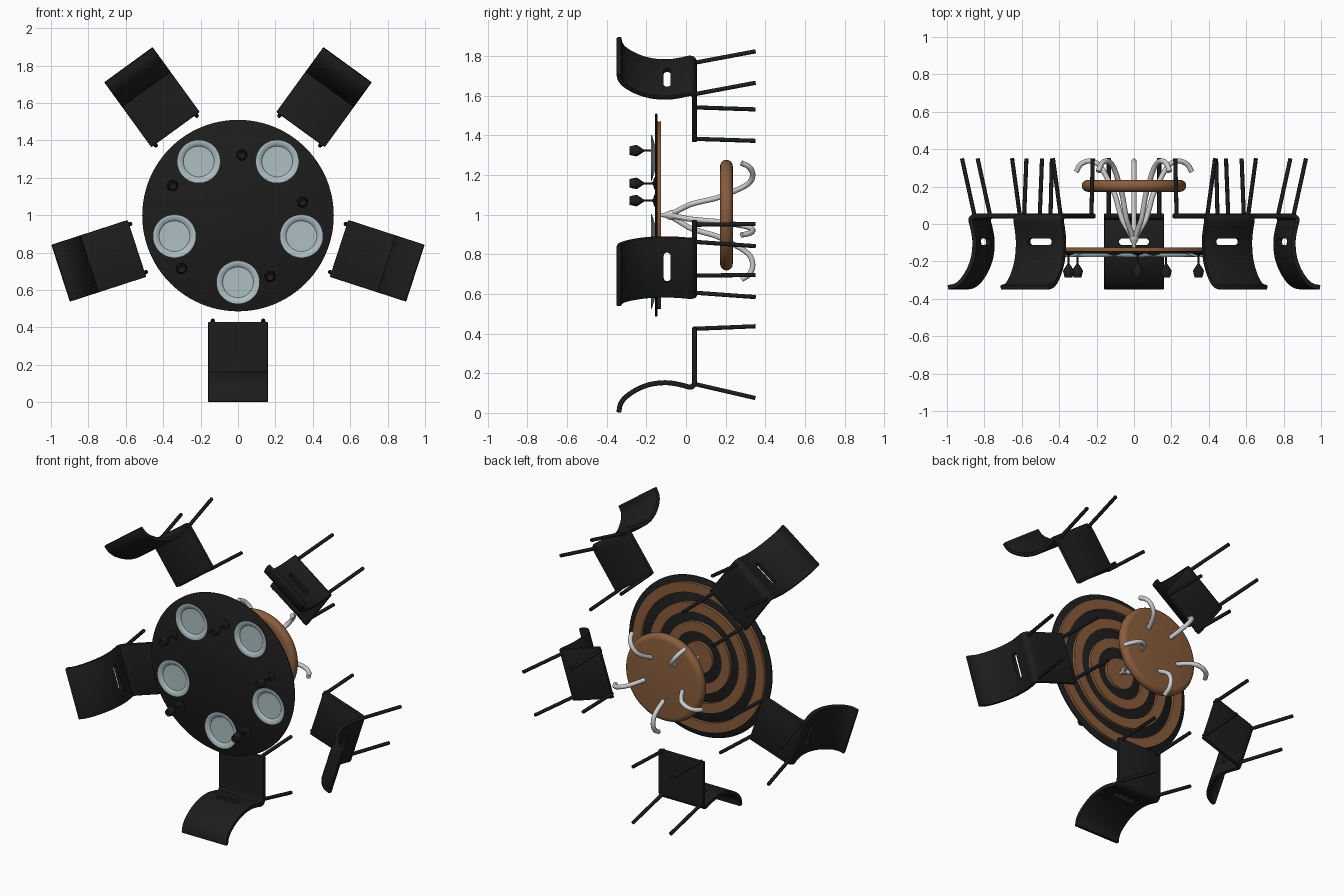
import bpy, bmesh, math
from mathutils import Vector, Matrix

if "Cube" in bpy.data.objects:
    bpy.data.objects.remove(bpy.data.objects["Cube"])

# Parts are modelled upright (z up, x = outward), then the whole set is tipped to face -y
C = 0.998
TIP = Matrix.Translation((0, 0, C)) @ Matrix.Rotation(math.pi / 2, 4, 'X')
ANGLES = [math.radians(-90 + 72 * k) for k in range(5)]


def material(name, rgb):
    m = bpy.data.materials.new(name)
    m.diffuse_color = (*rgb, 1)
    m.use_nodes = True
    m.node_tree.nodes["Principled BSDF"].inputs["Base Color"].default_value = m.diffuse_color
    return m


BLACK = material("black", (0.012, 0.012, 0.012))
WOOD = material("wood", (0.25, 0.11, 0.045))
CHINA = material("china", (0.42, 0.52, 0.54))


def place(name, mesh, mat=None, angle=0.0, pos=(0, 0, 0)):
    if mat and not mesh.materials:
        mesh.materials.append(mat)
    o = bpy.data.objects.new(name, mesh)
    bpy.context.collection.objects.link(o)
    o.matrix_world = TIP @ Matrix.Rotation(angle, 4, 'Z') @ Matrix.Translation(pos)
    return o


def finish(mesh, deg=40):
    mesh.shade_smooth()
    mesh.set_sharp_from_angle(angle=math.radians(deg))
    return mesh


def bake(obj):
    bpy.context.view_layer.update()
    dg = bpy.context.evaluated_depsgraph_get()
    mesh = bpy.data.meshes.new_from_object(obj.evaluated_get(dg), depsgraph=dg)
    bpy.data.objects.remove(obj)
    return finish(mesh)


def to_mesh(bm, name):
    me = bpy.data.meshes.new(name)
    bm.to_mesh(me)
    bm.free()
    return me


def smooth_path(pts, n=6):
    p = [Vector(q) for q in pts]
    p = [2 * p[0] - p[1]] + p + [2 * p[-1] - p[-2]]
    out = []
    for i in range(1, len(p) - 2):
        a, b, c, d = p[i - 1:i + 3]
        for k in range(n):
            t = k / n
            out.append(0.5 * (2 * b + (c - a) * t + (2 * a - 5 * b + 4 * c - d) * t * t
                              + (3 * b - a - 3 * c + d) * t ** 3))
    return out + [p[-2]]


def lathe(name, profile, seg=48):
    bm = bmesh.new()
    vs = [bm.verts.new((r, 0, h)) for r, h in profile]
    es = [bm.edges.new(e) for e in zip(vs, vs[1:])]
    bmesh.ops.spin(bm, geom=vs + es, cent=(0, 0, 0), axis=(0, 0, 1),
                   angle=2 * math.pi, steps=seg, use_merge=False)
    bmesh.ops.remove_doubles(bm, verts=bm.verts, dist=1e-5)
    bmesh.ops.recalc_face_normals(bm, faces=bm.faces)
    return finish(to_mesh(bm, name))


def tube(name, pts, radius):
    cu = bpy.data.curves.new(name, 'CURVE')
    cu.dimensions = '3D'
    cu.bevel_depth = radius
    cu.bevel_resolution = 3
    cu.use_fill_caps = True
    s = cu.splines.new('POLY')
    s.points.add(len(pts) - 1)
    for sp, p in zip(s.points, pts):
        sp.co = (*p, 1)
    o = bpy.data.objects.new(name, cu)
    bpy.context.collection.objects.link(o)
    return bake(o)


# Chair shell: bent sheet for seat and back, with a hand slot
shell_path = [(0.568, 0, -0.043), (0.70, 0, -0.043), (0.83, 0, -0.043), (0.86, 0, -0.036),
              (0.868, 0, -0.018), (0.858, 0, 0.02), (0.846, 0, 0.09), (0.852, 0, 0.17),
              (0.876, 0, 0.24), (0.915, 0, 0.30), (0.953, 0, 0.33), (0.996, 0, 0.339)]
bm = bmesh.new()
rows = [[bm.verts.new(p + Vector((0, t, 0))) for t in (-0.16, 0.16)]
        for p in smooth_path(shell_path, 5)]
for a, b in zip(rows, rows[1:]):
    bm.faces.new((a[0], a[1], b[1], b[0]))
shell = place("shell_source", to_mesh(bm, "shell_source"), BLACK)

bm = bmesh.new()
outline = []
for k in range(18):
    a = math.pi * (k if k < 9 else k - 1) / 8 - math.pi / 2
    side = 1 if k < 9 else -1
    outline.append(bm.verts.new((0.78, side * 0.0625 + 0.0175 * math.cos(a),
                                 0.095 + 0.0175 * math.sin(a))))
face = bm.faces.new(outline)
ext = bmesh.ops.extrude_face_region(bm, geom=[face])
bmesh.ops.translate(bm, vec=(0.14, 0, 0),
                    verts=[v for v in ext["geom"] if isinstance(v, bmesh.types.BMVert)])
bmesh.ops.recalc_face_normals(bm, faces=bm.faces)
cutter = place("slot_cutter", to_mesh(bm, "slot_cutter"), BLACK)
cutter.hide_render = True

sol = shell.modifiers.new("thickness", 'SOLIDIFY')
sol.thickness, sol.offset = 0.025, 0
bev = shell.modifiers.new("soft_edges", 'BEVEL')
bev.width, bev.segments, bev.angle_limit = 0.005, 2, math.radians(50)
cut = shell.modifiers.new("slot", 'BOOLEAN')
cut.object, cut.operation, cut.solver = cutter, 'DIFFERENCE', 'EXACT'
shell_mesh = bake(shell)
bpy.data.objects.remove(cutter)

# Chair legs
leg_meshes = []
for label, top, foot in (("front", 0.574, 0.561), ("back", 0.85, 0.923)):
    for side, t in (("left", 0.135), ("right", -0.135)):
        leg_meshes.append((f"chair_{label}_{side}_leg",
                           tube("chair_leg", [(top, t, -0.034), (foot, t, -0.35)], 0.011)))

# Table top with wooden rings underneath
place("table_top", lathe("table_top", [(0, 0.157), (0.508, 0.157), (0.512, 0.154),
      (0.512, 0.148), (0.508, 0.145), (0, 0.145)], 96), BLACK)
for outer, inner in ((0.473, 0.41), (0.35, 0.287), (0.227, 0.164), (0.10, 0)):
    ring = [(inner, 0.146), (outer, 0.146), (outer, 0.125), (inner, 0.125)]
    if inner:
        ring.append(ring[0])
    place("under_ring", lathe("under_ring", ring, 72), WOOD)

# Pedestal: rounded wooden disc and hub
disc = [(0, -0.172)] + [(0.247 + 0.032 * math.cos(a), -0.204 + 0.032 * math.sin(a))
        for a in [math.pi / 2 - math.pi * k / 10 for k in range(11)]] + [(0, -0.236)]
place("base_disc", lathe("base_disc", disc, 72), WOOD)
place("hub", lathe("hub", [(0, 0.126), (0.01, 0.126), (0.012, 0.105), (0.021, 0.09),
      (0.026, 0.072), (0.023, 0.055), (0.016, 0.042), (0, 0.036)], 24))

# Curled pedestal leg
curl = tube("pedestal_leg", smooth_path(
    [(0.008, 0, 0.075), (0.035, 0, 0.03), (0.065, 0, -0.02), (0.085, 0, -0.08),
     (0.105, 0, -0.15), (0.14, 0, -0.225), (0.18, 0, -0.295), (0.215, 0, -0.328),
     (0.26, 0, -0.336), (0.30, 0, -0.318), (0.325, 0, -0.28)]), 0.014)

# Plate and goblet
plate = lathe("plate", [(0, 0.157), (0.065, 0.157), (0.115, 0.172), (0.116, 0.176),
              (0.112, 0.177), (0.088, 0.171), (0.082, 0.164), (0, 0.162)])
goblet = lathe("goblet", [(0, 0.157), (0.03, 0.157), (0.029, 0.161), (0.008, 0.166),
               (0.005, 0.175), (0.005, 0.212), (0.012, 0.222), (0.027, 0.245), (0.029, 0.252),
               (0.025, 0.27), (0.021, 0.285), (0.019, 0.285), (0.023, 0.268), (0.026, 0.252),
               (0.01, 0.228), (0, 0.225)], 24)

# Five place settings around the table
for a in ANGLES:
    place("chair_shell", shell_mesh, BLACK, a)
    for name, mesh in leg_meshes:
        place(name, mesh, BLACK, a)
    place("pedestal_leg", curl, None, a)
    place("plate", plate, CHINA, a, (0.357, 0, 0))
for x, y in ((0.02, 0.325), (0.345, 0.073), (0.172, -0.325), (-0.302, -0.283), (-0.35, 0.16)):
    place("goblet", goblet, BLACK, 0, (x, y, 0))
